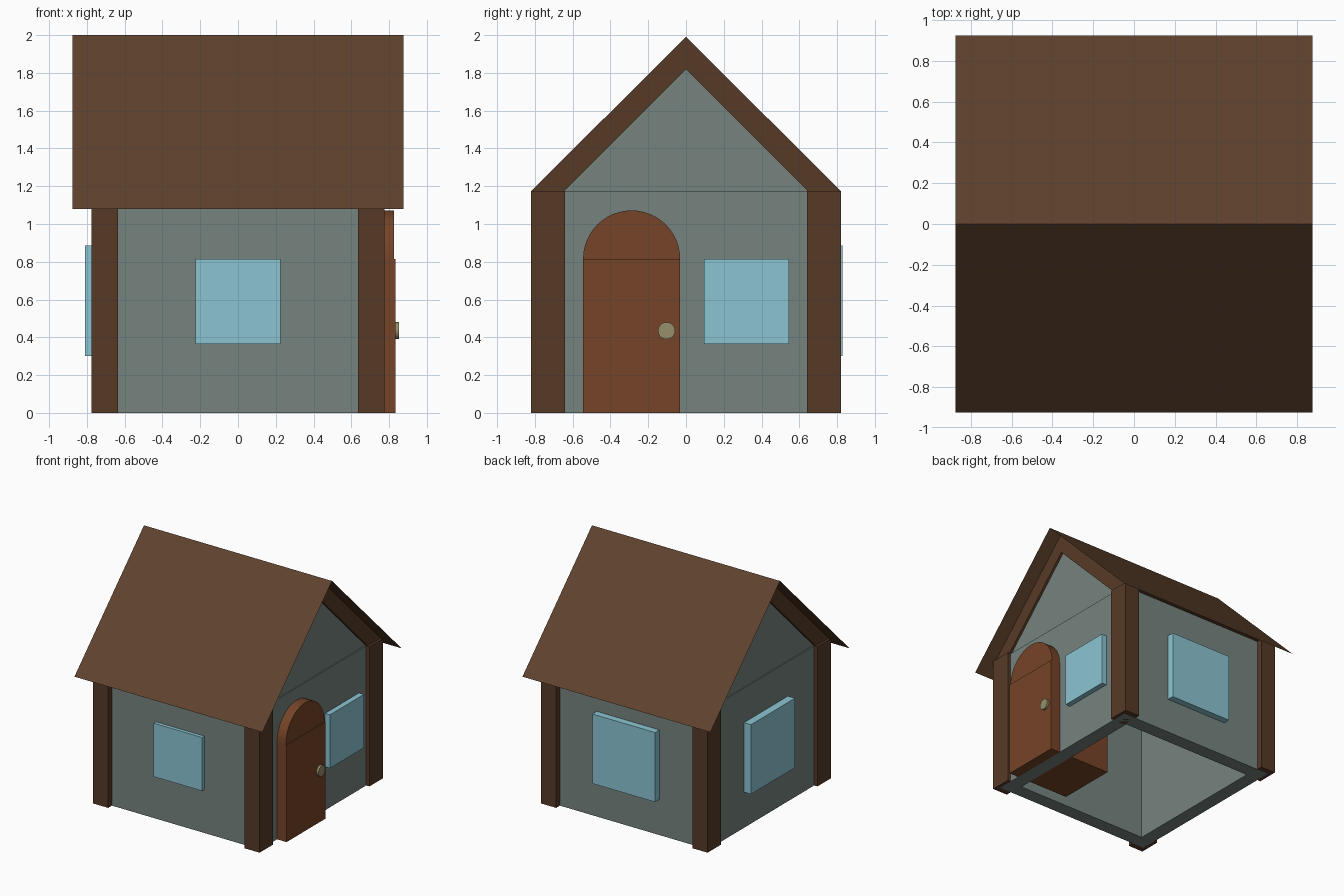
import bpy
import math

if "Cube" in bpy.data.objects:
    bpy.data.objects.remove(bpy.data.objects["Cube"])


def material(name, rgb):
    m = bpy.data.materials.new(name)
    m.diffuse_color = (*rgb, 1)
    m.use_nodes = True
    m.node_tree.nodes["Principled BSDF"].inputs["Base Color"].default_value = m.diffuse_color
    return m


TIMBER = material("timber", (0.095, 0.042, 0.02))
ROOF = material("roof", (0.115, 0.055, 0.026))
WALL = material("wall", (0.18, 0.23, 0.215))
GLASS = material("glass", (0.26, 0.56, 0.65))
DOOR = material("door", (0.18, 0.058, 0.021))
BRASS = material("brass", (0.31, 0.28, 0.15))


def mesh(name, verts, faces, mat):
    me = bpy.data.meshes.new(name)
    me.from_pydata(verts, [], faces)
    me.materials.append(mat)
    ob = bpy.data.objects.new(name, me)
    bpy.context.collection.objects.link(ob)
    return ob


def prism(name, profile, x0, x1, mat):
    """Extrude a closed (y, z) profile along x."""
    n = len(profile)
    verts = [(x, y, z) for x in (x0, x1) for y, z in profile]
    faces = [tuple(reversed(range(n))), tuple(range(n, 2 * n))]
    faces += [(i, (i + 1) % n, n + (i + 1) % n, n + i) for i in range(n)]
    return mesh(name, verts, faces, mat)


def box(name, x0, x1, y0, y1, z0, z1, mat):
    return prism(name, [(y0, z0), (y1, z0), (y1, z1), (y0, z1)], x0, x1, mat)


def smooth(ob):
    bpy.ops.object.select_all(action='DESELECT')
    ob.select_set(True)
    bpy.context.view_layer.objects.active = ob
    bpy.ops.object.shade_smooth_by_angle(angle=math.radians(30))


EAVE = 1.175
WX, WY, T = 0.745, 0.77, 0.12

# Hollow walls, open underneath: nested outer and inner rings
rings = []
for x, y in ((WX, WY), (WX - T, WY - T)):
    for z in (0, EAVE):
        rings += [(-x, -y, z), (x, -y, z), (x, y, z), (-x, y, z)]
faces = []
for i in range(4):
    j = (i + 1) % 4
    faces += [(i, j, 4 + j, 4 + i), (8 + j, 8 + i, 12 + i, 12 + j),
              (j, i, 8 + i, 8 + j), (4 + i, 4 + j, 12 + j, 12 + i)]
mesh("walls", rings, faces, WALL)

# Gable infill, which also closes the ceiling
prism("gable", [(-0.645, EAVE), (0.645, EAVE), (0, 1.82)], -0.735, 0.735, WALL)

# Sloping timber frame under the roof
for s, side in ((-1, "front"), (1, "back")):
    p = [(s * 0.82, EAVE), (0, 1.99), (0, 1.82), (s * 0.645, EAVE)]
    prism(side + "_rafter", p if s > 0 else p[::-1], -0.755, 0.755, TIMBER)

# Corner posts
for sx, a in ((-1, "left"), (1, "right")):
    for sy, b in ((-1, "front"), (1, "back")):
        xs = sorted((sx * 0.635, sx * 0.775))
        ys = sorted((sy * 0.64, sy * 0.82))
        box(f"{b}_{a}_post", *xs, *ys, 0, EAVE, TIMBER)

# Roof: two thin sheets meeting at the ridge
mesh("roof", [(x, y, z) for y, z in ((-0.925, 1.08), (0, 2.0), (0.925, 1.08))
              for x in (-0.875, 0.875)],
     [(0, 1, 3, 2), (2, 3, 5, 4)], ROOF)

# Windows
box("front_window", -0.225, 0.225, -0.80, -0.70, 0.365, 0.815, GLASS)
box("right_window", 0.68, 0.79, 0.095, 0.545, 0.365, 0.815, GLASS)
box("back_window", -0.292, 0.292, 0.70, 0.828, 0.30, 0.885, GLASS)
box("left_window", -0.81, -0.68, -0.292, 0.292, 0.30, 0.885, GLASS)

# Door: deep block with a rounded head
box("door", 0.25, 0.834, -0.545, -0.031, 0, 0.815, DOOR)
arch = [(-0.288 + 0.257 * math.cos(math.pi * i / 24),
         0.815 + 0.257 * math.sin(math.pi * i / 24)) for i in range(25)]
smooth(prism("door_arch", arch, 0.25, 0.826, DOOR))

# Door knob
knob = [(-0.103 + 0.045 * math.cos(math.tau * i / 32),
         0.435 + 0.045 * math.sin(math.tau * i / 32)) for i in range(32)]
smooth(prism("door_knob", knob, 0.80, 0.853, BRASS))
